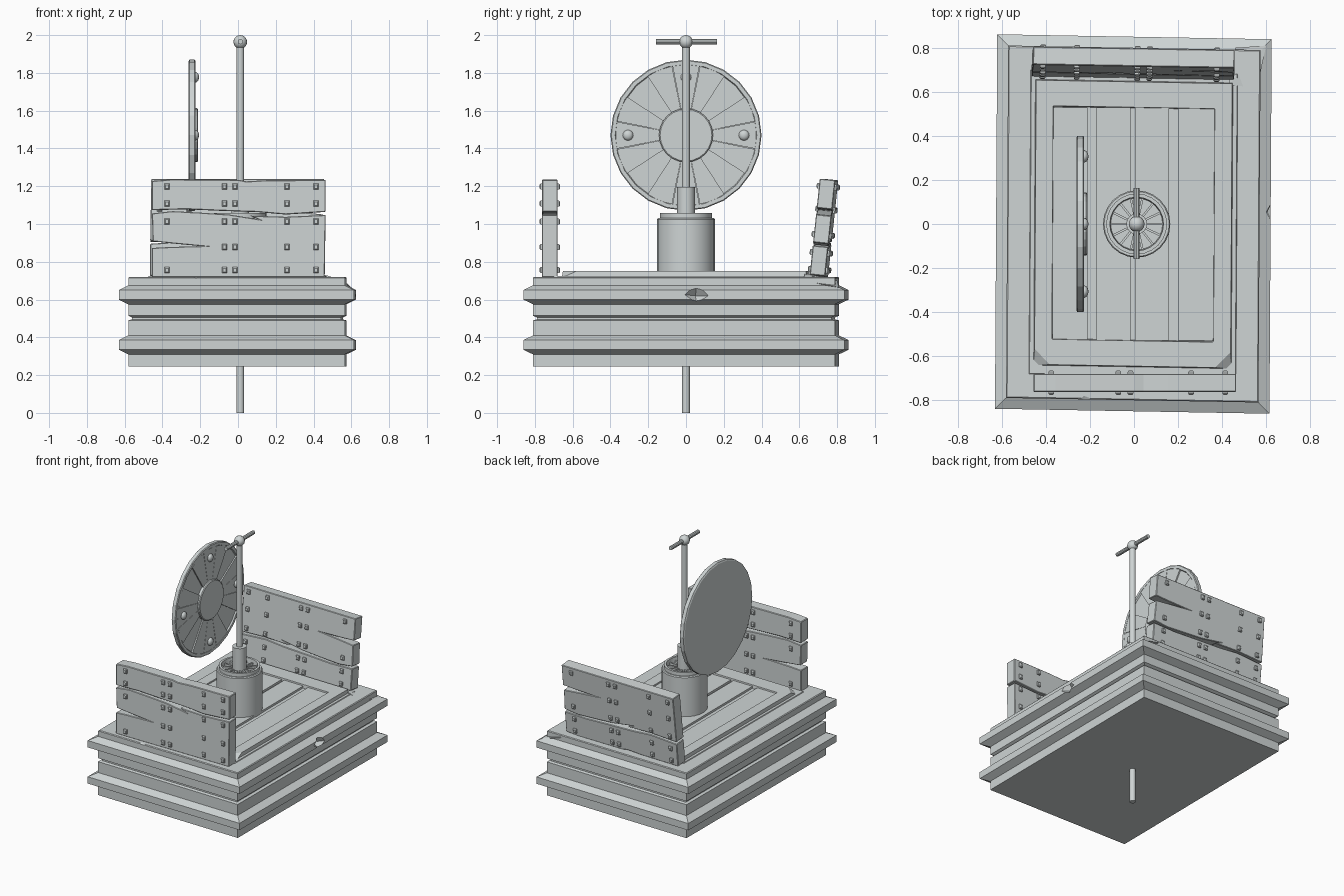
import bpy, bmesh, math
from mathutils import Vector, Matrix

cube = bpy.data.objects.get("Cube")
if cube:
    bpy.data.objects.remove(cube, do_unlink=True)

stone = bpy.data.materials.new("pale_grey")
stone.use_nodes = True
GREY = (0.62, 0.66, 0.66, 1)
stone.diffuse_color = GREY
stone.node_tree.nodes["Principled BSDF"].inputs["Base Color"].default_value = GREY
AXIS_X = 0.012


def finish(name, bm, smooth=False):
    bmesh.ops.recalc_face_normals(bm, faces=bm.faces[:])
    mesh = bpy.data.meshes.new(name)
    bm.to_mesh(mesh)
    bm.free()
    mesh.materials.append(stone)
    ob = bpy.data.objects.new(name, mesh)
    bpy.context.collection.objects.link(ob)
    if smooth:
        bpy.ops.object.select_all(action='DESELECT')
        ob.select_set(True)
        bpy.context.view_layer.objects.active = ob
        bpy.ops.object.shade_smooth_by_angle(angle=math.radians(35))
    return ob


def add_loft(bm, rings, cap=True, closed=False):
    """Bridge equal-length rings of points with quads."""
    loops = [[bm.verts.new(p) for p in ring] for ring in rings]
    pairs = list(zip(loops, loops[1:]))
    if closed:
        pairs.append((loops[-1], loops[0]))
    for a, b in pairs:
        n = len(a)
        for i in range(n):
            j = (i + 1) % n
            bm.faces.new((a[i], a[j], b[j], b[i]))
    if cap and not closed:
        bm.faces.new(loops[0])
        bm.faces.new(loops[-1])


def skew(p):
    # the whole plinth sits a touch crooked
    x, y, z = p
    return (x + 0.006 * y - 0.003, y - 0.018 * x, z)


def rect(hx, hy, z):
    return [skew((sx * hx, sy * hy, z)) for sx, sy in ((-1, -1), (1, -1), (1, 1), (-1, 1))]


def add_box(bm, x0, x1, y0, y1, z0, z1):
    add_loft(bm, [[(x0, y0, z), (x1, y0, z), (x1, y1, z), (x0, y1, z)] for z in (z0, z1)])


def circle(r, z, n=24, cx=AXIS_X):
    return [(cx + r * math.cos(math.tau * i / n), r * math.sin(math.tau * i / n), z) for i in range(n)]


def hull(name, points):
    bm = bmesh.new()
    for p in points:
        bm.verts.new(p)
    bmesh.ops.convex_hull(bm, input=bm.verts[:])
    return finish(name, bm)


def rod(name, a, b, r, n=12):
    a, b = Vector(a), Vector(b)
    bm = bmesh.new()
    turn = (b - a).to_track_quat('Z', 'Y').to_matrix().to_4x4()
    bmesh.ops.create_cone(bm, cap_ends=True, segments=n, radius1=r, radius2=r, depth=(b - a).length,
                          matrix=Matrix.Translation((a + b) / 2) @ turn)
    return finish(name, bm, True)


# Plinth: moulded rectangular block with two flanges and a groove
def flange(z):
    return [(0, z), (0.05, z + 0.025), (0.05, z + 0.075), (0, z + 0.1)]


steps = [(0, 0.245)] + flange(0.31) + [(0, 0.49), (-0.02, 0.495), (-0.02, 0.505), (0, 0.515)]
steps += flange(0.575) + [(0, 0.715), (-0.005, 0.72)]
bm = bmesh.new()
rings = [rect(0.573 + d, 0.8 + d, z) for d, z in steps]
rings += [rect(0.47, 0.69, 0.72), rect(0.467, 0.687, 0.725)]
add_loft(bm, rings)
plinth = finish("plinth", bm)

# Chips broken out of the plinth
chips = [
    [(0.57, 0.05, 0.62), (0.66, -0.05, 0.63), (0.66, 0.17, 0.62), (0.66, 0.06, 0.55), (0.64, 0.06, 0.71)],
    [(-0.29, -0.82, 0.73), (-0.08, -0.82, 0.73), (-0.22, -0.82, 0.70), (-0.23, -0.76, 0.73)],
]
for points in chips:
    cutter = hull("chip_cutter", points)
    cutter.hide_render = True
    mod = plinth.modifiers.new("chip", 'BOOLEAN')
    mod.operation = 'DIFFERENCE'
    mod.object = cutter
    bpy.context.view_layer.objects.active = plinth
    bpy.ops.object.modifier_apply(modifier=mod.name)
    bpy.data.objects.remove(cutter, do_unlink=True)

# Broken wedge at the back left corner
hull("corner_wedge", [(0.43, 0.63, 0.74), (0.6, 0.81, 0.665), (0.46, 0.8, 0.7), (0.56, 0.62, 0.7),
                      (0.43, 0.63, 0.7), (0.56, 0.78, 0.66)])


# Raised deck frame with chipped front corners
def deck_ring(hx, hy, z, cut):
    c, e = cut, 0.002
    pts = [(-hx, -hy + c), (-hx + c, -hy), (hx - c, -hy), (hx, -hy + c),
           (hx, hy - e), (hx - e, hy), (-hx + e, hy), (-hx, hy - e)]
    return [skew((x, y, z)) for x, y in pts]


bm = bmesh.new()
add_loft(bm, [deck_ring(0.45, 0.65, 0.715, 0.004), deck_ring(0.445, 0.645, 0.75, 0.07),
              deck_ring(0.367, 0.53, 0.75, 0.004), deck_ring(0.363, 0.525, 0.715, 0.004)], closed=True)
finish("deck_frame", bm)

# Deck boards with gaps between them
bm = bmesh.new()
for x0, x1 in ((-0.37, -0.21), (-0.17, -0.015), (0.005, 0.16), (0.2, 0.365)):
    add_box(bm, x0, x1, -0.53, 0.53, 0.715, 0.74)
finish("deck_boards", bm)

# Drum with a recessed, spoked top
bm = bmesh.new()
profile = [(0.153, 0.72), (0.153, 1.025), (0.148, 1.032), (0.138, 1.032), (0.138, 1.057),
           (0.122, 1.057), (0.118, 1.02), (0.04, 1.02)]
add_loft(bm, [circle(r, z) for r, z in profile])
finish("drum", bm, True)
bm = bmesh.new()
for i in range(14):
    start = len(bm.verts)
    add_box(bm, 0.04, 0.121, -0.005, 0.005, 1.01, 1.035)
    bm.verts.ensure_lookup_table()
    bmesh.ops.transform(bm, verts=bm.verts[start:],
                        matrix=Matrix.Translation((AXIS_X, 0, 0)) @ Matrix.Rotation(math.tau * i / 14, 4, 'Z'))
finish("drum_spokes", bm)

# Pole with sleeve, ball and crossbar
rod("pole", (AXIS_X, 0, 0), (AXIS_X, 0, 1.96), 0.021)
rod("pole_sleeve", (AXIS_X, 0, 1.0), (AXIS_X, 0, 1.195), 0.047, 16)
rod("crossbar", (AXIS_X, -0.16, 1.965), (AXIS_X, 0.163, 1.965), 0.014, 10)
bm = bmesh.new()
bmesh.ops.create_uvsphere(bm, u_segments=16, v_segments=10, radius=0.036,
                          matrix=Matrix.Translation((AXIS_X, 0, 1.964)))
finish("pole_ball", bm, True)

# Upright round shield facing the pole
SHIELD_Z = 1.47


def arc(r, a0, a1, n):
    return [(r * math.cos(math.radians(a0 + (a1 - a0) * i / n)),
             r * math.sin(math.radians(a0 + (a1 - a0) * i / n))) for i in range(n + 1)]


def at_x(points, x):
    return [(x, u, SHIELD_Z + v) for u, v in points]


def disc(r, x, n=24):
    return at_x(arc(r, 0, 360, n)[:-1], x)


bm = bmesh.new()
add_loft(bm, [disc(0.39, -0.262), disc(0.4, -0.257), disc(0.4, -0.231), disc(0.395, -0.226),
              disc(0.375, -0.226), disc(0.37, -0.236)])
finish("shield_disc", bm)
bm = bmesh.new()
add_loft(bm, [disc(0.143, -0.24), disc(0.143, -0.217), disc(0.137, -0.212)])
finish("shield_hub", bm)
bm = bmesh.new()
for quarter in range(4):
    for a0, a1 in ((-33, -11.5), (-11, 11), (11.5, 33)):
        base = quarter * 90
        outline = arc(0.13, base + a0, base + a1, 3) + arc(0.372, base + a1, base + a0, 3)
        add_loft(bm, [at_x(outline, -0.24), at_x(outline, -0.227)])
finish("shield_panels", bm)
bm = bmesh.new()
for u, v in arc(0.307, 0, 360, 4)[:-1]:
    bmesh.ops.create_uvsphere(bm, u_segments=12, v_segments=8, radius=0.028,
                              matrix=Matrix.Translation((-0.226, u, SHIELD_Z + v)) @ Matrix.Diagonal((0.7, 1, 1, 1)))
finish("shield_studs", bm, True)

# Plank walls, drawn about their own centre (x, z) and extruded in y
UPPER = [(-0.46, 0.25), (-0.36, 0.258), (0, 0.256), (0.04, 0.248), (0.15, 0.254), (0.46, 0.256),
         (0.46, 0.086), (0.25, 0.072), (0.1, 0.085), (-0.1, 0.092), (-0.28, 0.1), (-0.46, 0.095)]
LOWER = [(-0.46, 0.078), (-0.35, 0.09), (-0.2, 0.082), (-0.05, 0.072), (0.1, 0.048), (0.06, 0.066),
         (0.25, 0.06), (0.46, 0.07), (0.455, -0.26), (-0.46, -0.26), (-0.46, -0.105),
         (-0.37, -0.1), (-0.2, -0.095), (-0.36, -0.08), (-0.455, -0.07)]
COLUMNS = (-0.38, -0.075, -0.02, 0.255, 0.41)
ROWS = (0.22, 0.13, 0.035, -0.1, -0.222)
HALF = 0.041


def plank_wall(side, matrix):
    for label, outline in (("upper", UPPER), ("lower", LOWER)):
        bm = bmesh.new()
        add_loft(bm, [[(x, y, z) for x, z in outline] for y in (-HALF, HALF)])
        ob = finish(side + "_" + label + "_plank", bm)
        ob.matrix_world = matrix
        mod = ob.modifiers.new("worn_edges", 'BEVEL')
        mod.width = 0.004
        mod.segments = 1
    bm = bmesh.new()
    for x in COLUMNS:
        for z in ROWS:
            if x == COLUMNS[0] and z == ROWS[3]:
                continue
            for s in (-1, 1):
                add_loft(bm, [[(x + a * w, s * y, z + b * w * 1.2)
                               for a, b in ((-1, -1), (1, -1), (1, 1), (-1, 1))]
                              for w, y in ((0.013, HALF - 0.005), (0.013, HALF + 0.008), (0.008, HALF + 0.014))])
    finish(side + "_wall_bolts", bm).matrix_world = matrix


plank_wall("front", Matrix.Translation((0.004, -0.721, 0.978)))
plank_wall("back", Matrix.Translation((-0.004, 0.73, 0.977)) @ Matrix.Rotation(math.radians(-1), 4, 'Z')
           @ Matrix.Rotation(math.radians(-6), 4, 'X') @ Matrix.Rotation(math.pi, 4, 'Y'))
